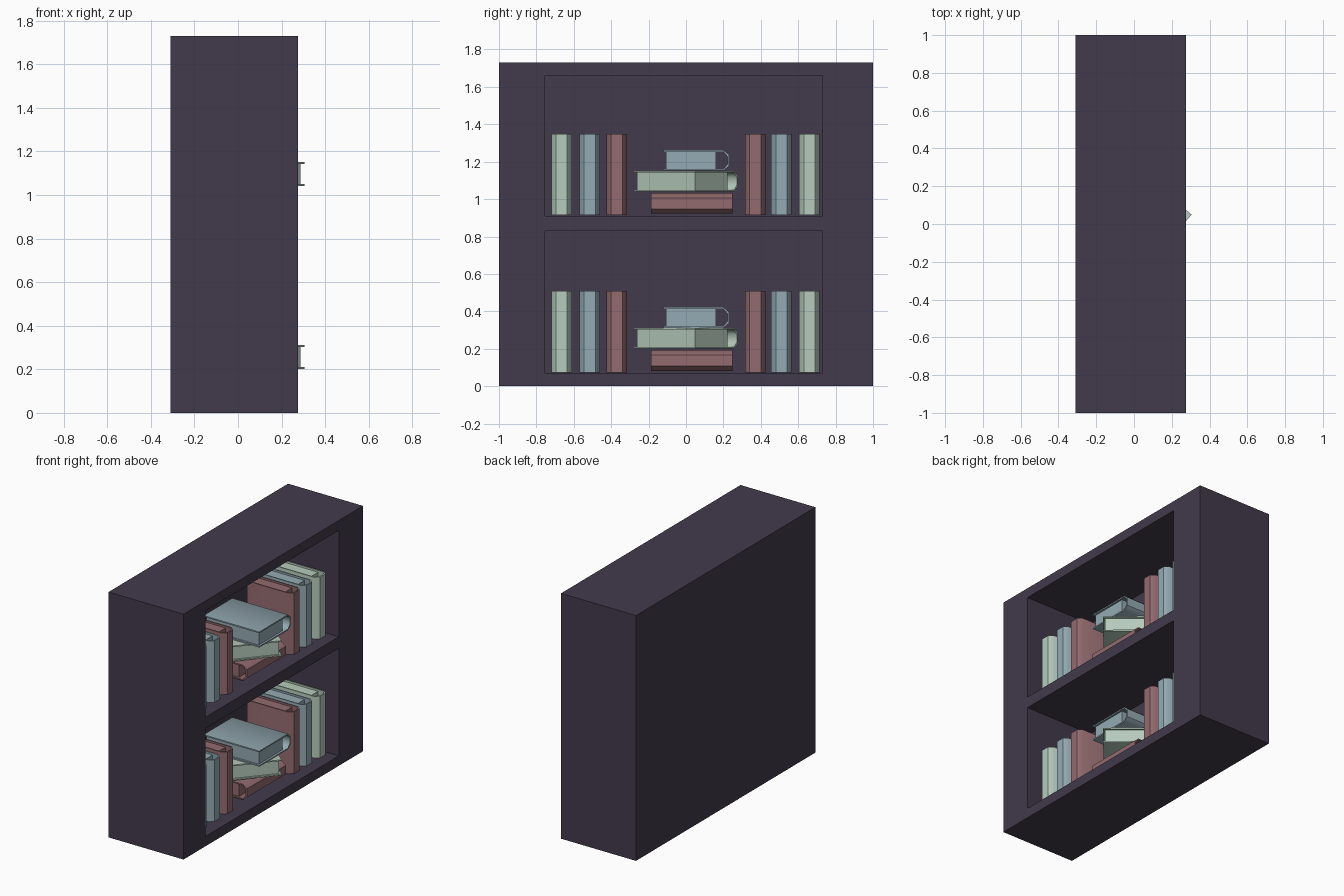
import bpy, bmesh, math
from mathutils import Matrix, Vector

cube = bpy.data.objects.get("Cube")
if cube:
    bpy.data.objects.remove(cube, do_unlink=True)


def material(name, rgb):
    linear = [((c / 255 + 0.055) / 1.055) ** 2.4 for c in rgb] + [1]
    mat = bpy.data.materials.new(name)
    mat.use_nodes = True
    mat.diffuse_color = linear
    mat.node_tree.nodes["Principled BSDF"].inputs["Base Color"].default_value = linear
    return mat


PURPLE = material("dark purple", (66, 58, 76))
GREEN = material("pale green", (182, 203, 188))
BLUE = material("grey blue", (149, 171, 180))
RED = material("dusty red", (147, 107, 111))


def finish(bm, name, mat, smooth=False):
    bmesh.ops.recalc_face_normals(bm, faces=bm.faces[:])
    mesh = bpy.data.meshes.new(name)
    bm.to_mesh(mesh)
    bm.free()
    mesh.materials.append(mat)
    obj = bpy.data.objects.new(name, mesh)
    bpy.context.collection.objects.link(obj)
    if smooth:
        bpy.ops.object.select_all(action='DESELECT')
        obj.select_set(True)
        bpy.context.view_layer.objects.active = obj
        bpy.ops.object.shade_smooth_by_angle(angle=math.radians(50))
    return obj


def add_box(bm, lo, hi):
    lo, hi = Vector(lo), Vector(hi)
    size = Matrix.Diagonal((hi - lo).to_4d())
    bmesh.ops.create_cube(bm, size=1, matrix=Matrix.Translation((lo + hi) / 2) @ size)


# Case: a solid block with two recessed compartments
FRONT, BACK, INNER = 0.275, -0.31, -0.26
OPEN_Y = (-0.755, 0.73)
LEVELS = ((0.07, 0.83), (0.91, 1.66))
bm = bmesh.new()
add_box(bm, (BACK, -1, 0), (FRONT, 1, 1.73))
cuts = [((0, y, 0), (0, 1, 0)) for y in OPEN_Y]
cuts += [((0, 0, z), (0, 0, 1)) for level in LEVELS for z in level]
for co, no in cuts:
    geom = bm.verts[:] + bm.edges[:] + bm.faces[:]
    bmesh.ops.bisect_plane(bm, geom=geom, plane_co=co, plane_no=no)


def in_opening(face):
    c = face.calc_center_median()
    return (c.x > FRONT - 0.001 and OPEN_Y[0] < c.y < OPEN_Y[1]
            and any(a < c.z < b for a, b in LEVELS))


holes = [f for f in bm.faces if in_opening(f)]
deep = bmesh.ops.extrude_discrete_faces(bm, faces=holes)["faces"]
for face in deep:
    for v in face.verts:
        v.co.x = INNER
finish(bm, "bookcase", PURPLE)

# Book: a wrapped cover with a hollow chamfered spine, and a page block
W, H, T = 0.35, 0.435, 0.11
BOARD = 0.009


def book(name, mat, origin, spine_dir, length_dir):
    u, v = Vector(spine_dir).normalized(), Vector(length_dir).normalized()
    frame = Matrix((u, v, u.cross(v))).transposed().to_4x4()
    frame.translation = Vector(origin)

    def wrap(inset):
        h = T / 2 - inset
        half = [(0, h), (W - 0.03, h), (W - inset, h - 0.025)]
        return half + [(a, -b) for a, b in reversed(half)]

    bm = bmesh.new()
    section = wrap(0) + wrap(BOARD)[::-1]
    ring = [bm.verts.new((a, 0, b)) for a, b in section]
    cover = bm.faces.new(ring)
    top = bmesh.ops.extrude_face_region(bm, geom=[cover], use_keep_orig=True)["geom"]
    bmesh.ops.translate(bm, vec=(0, H, 0),
                        verts=[g for g in top if isinstance(g, bmesh.types.BMVert)])
    bmesh.ops.recalc_face_normals(bm, faces=bm.faces[:])
    add_box(bm, (0.013, 0.013, BOARD - T / 2), (W - 0.07, H - 0.013, T / 2 - BOARD))
    bm.transform(frame)
    finish(bm, name, mat, smooth=True)


# Each shelf holds six standing books and a stack of three
X, Y, Z = (1, 0, 0), (0, 1, 0), (0, 0, 1)
STANDING = ((-0.665, GREEN), (-0.515, BLUE), (-0.37, RED),
            (0.37, RED), (0.51, BLUE), (0.66, GREEN))
TWIST = math.radians(40.5)
for shelf, (floor, _) in zip(("lower", "upper"), LEVELS):
    for i, (y, mat) in enumerate(STANDING):
        book(f"{shelf}_standing_book_{i + 1}", mat, (-0.15, y, floor + 0.004), X, Z)
    book(f"{shelf}_stack_bottom_book", RED, (-0.15, -0.187, floor + 0.067), X, Y)
    book(f"{shelf}_stack_middle_book", GREEN, (0.305, 0.05, floor + 0.186),
         (-math.cos(TWIST), math.sin(TWIST), 0), (-math.sin(TWIST), -math.cos(TWIST), 0))
    book(f"{shelf}_stack_top_book", BLUE, (0.25, -0.12, floor + 0.297), Y, (-1, 0, 0))
